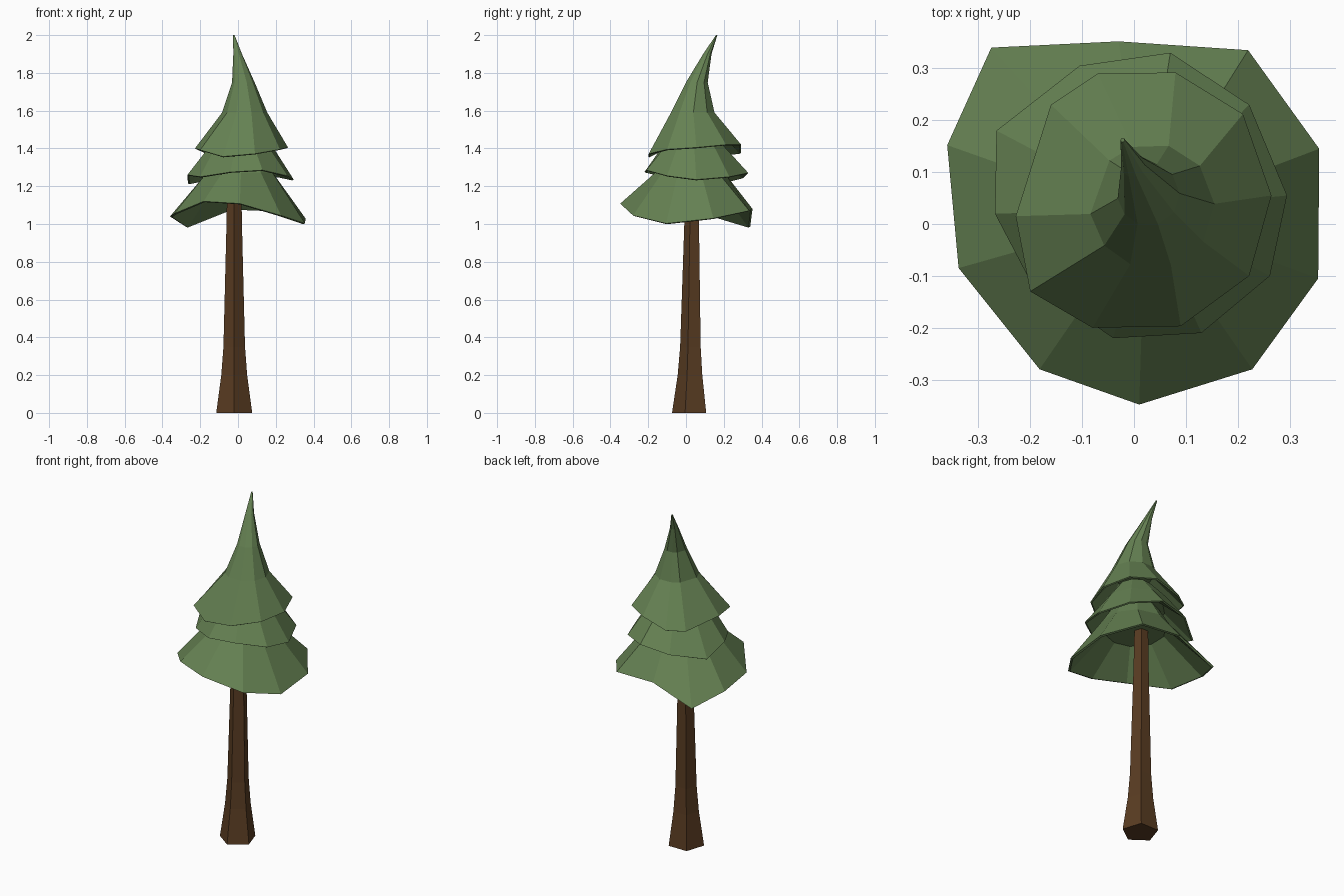
import bpy
from math import cos, sin, radians, hypot


def material(name, rgb):
    m = bpy.data.materials.new(name)
    m.diffuse_color = (*rgb, 1)
    return m


def loft(name, rings, mat):
    """Closed flat-shaded skin through rings of equal count, capped at both ends."""
    n = len(rings[0])
    verts = [v for ring in rings for v in ring]
    faces = [tuple(reversed(range(n)))]
    for r in range(len(rings) - 1):
        for i in range(n):
            j = (i + 1) % n
            faces.append((r * n + i, r * n + j, (r + 1) * n + j, (r + 1) * n + i))
    faces.append(tuple(range((len(rings) - 1) * n, len(rings) * n)))
    me = bpy.data.meshes.new(name)
    me.from_pydata(verts, [], faces)
    me.materials.append(mat)
    ob = bpy.data.objects.new(name, me)
    bpy.context.collection.objects.link(ob)
    return ob


def skirt(name, rim, inner, upper, mat):
    """Ragged branch tier: hollow underside, drooping rim, round rings (x, y, z, radius) above."""
    cx = sum(p[0] for p in rim) / len(rim)
    cy = sum(p[1] for p in rim) / len(rim)
    dirs = [((x - cx) / hypot(x - cx, y - cy), (y - cy) / hypot(x - cx, y - cy)) for x, y, z in rim]

    def ring(x, y, z, r):
        return [(x + r * dx, y + r * dy, z) for dx, dy in dirs]

    lip = [(cx + (x - cx) * 0.97, cy + (y - cy) * 0.97, z - 0.004) for x, y, z in rim]
    return loft(name, [ring(*inner), lip, rim] + [ring(*u) for u in upper], mat)


bark = material("bark", (0.1, 0.045, 0.016))
needles = material("needles", (0.13, 0.22, 0.085))

# Five-sided flared trunk
profile = [(0, 0.1, 0.026), (0.2, 0.072, 0.028), (0.35, 0.06, 0.029), (1.0, 0.043, 0.034), (1.3, 0.038, 0.036)]
loft("trunk", [[(-0.02 + r * cos(radians(72 * k - 90)), cy + r * sin(radians(72 * k - 90)), z)
                for k in range(5)] for z, r, cy in profile], bark)

# Lower branches
skirt("lower_branches",
      [(0.357, 0.145, 1.03), (0.22, 0.335, 1.07), (-0.03, 0.352, 1.08), (-0.275, 0.34, 0.985),
       (-0.36, 0.152, 1.04), (-0.338, -0.085, 1.055), (-0.182, -0.28, 1.12), (0.01, -0.348, 1.108),
       (0.228, -0.28, 1.045), (0.355, -0.105, 1.003)],
      (0.01, 0.02, 1.24, 0.165),
      [(0.01, 0.02, 1.27, 0.185), (0.015, 0.03, 1.42, 0.09)], needles)

# Middle branches
skirt("middle_branches",
      [(0.295, 0.055, 1.235), (0.222, 0.23, 1.25), (0.07, 0.33, 1.27), (-0.105, 0.305, 1.245),
       (-0.265, 0.18, 1.215), (-0.268, 0.02, 1.26), (-0.2, -0.11, 1.25), (-0.04, -0.22, 1.275),
       (0.13, -0.21, 1.285), (0.262, -0.1, 1.255)],
      (0.015, 0.04, 1.36, 0.155),
      [(0.015, 0.04, 1.4, 0.175), (0.025, 0.04, 1.5, 0.09)], needles)

# Top branches with the bent tip
skirt("top_branches",
      [(0.265, 0.055, 1.405), (0.21, 0.212, 1.42), (0.08, 0.292, 1.42), (-0.07, 0.29, 1.375),
       (-0.16, 0.23, 1.37), (-0.228, 0.015, 1.4), (-0.2, -0.13, 1.392), (-0.08, -0.2, 1.357),
       (0.09, -0.197, 1.372), (0.222, -0.1, 1.395)],
      (0.03, 0.04, 1.55, 0.1),
      [(0.035, 0.035, 1.59, 0.12), (0.028, 0.057, 1.75, 0.06),
       (-0.002, 0.113, 1.9, 0.023), (-0.022, 0.162, 2.0, 0.004)], needles)
